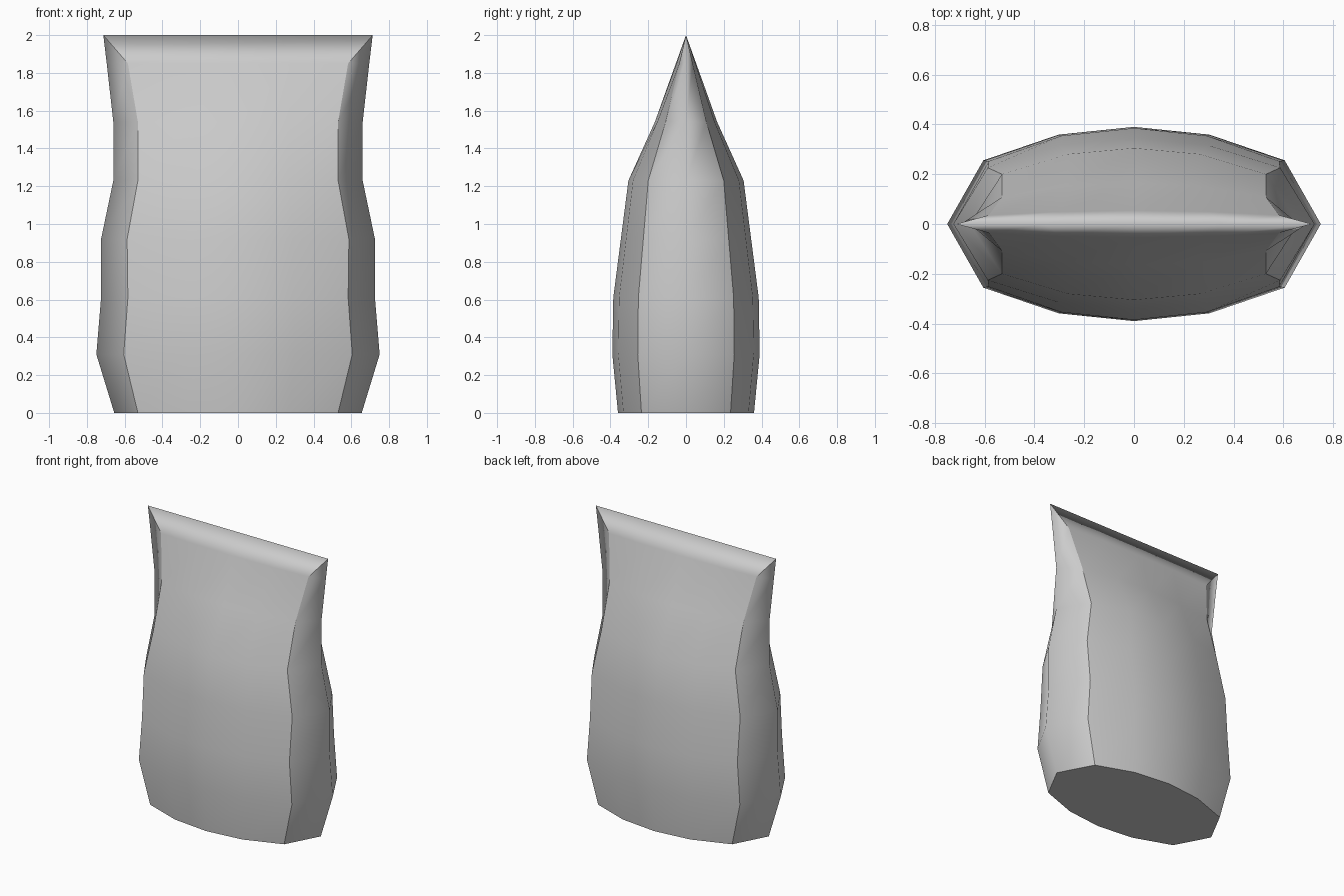
import bpy
import bmesh

cube = bpy.data.objects.get("Cube")
if cube:
    bpy.data.objects.remove(cube, do_unlink=True)

# One plain colour for the whole bag
grey = bpy.data.materials.new("light_grey")
grey.use_nodes = True
colour = (0.6, 0.6, 0.6, 1)
grey.diffuse_color = colour
grey.node_tree.nodes["Principled BSDF"].inputs["Base Color"].default_value = colour

# Rings from base to pinched top: height, side tip x, panel corner x, half depth
RINGS = [
    (0.00, 0.655, 0.53, 0.36),
    (0.31, 0.75, 0.605, 0.39),
    (0.61, 0.725, 0.583, 0.385),
    (0.92, 0.725, 0.587, 0.345),
    (1.23, 0.66, 0.53, 0.305),
    (1.54, 0.66, 0.53, 0.165),
    (1.85, 0.695, 0.583, 0.054),
    (2.00, 0.713, 0.713, 0.0),
]


def ring_points(z, tip, corner, depth):
    """Half the outline bulges forward, the other half mirrors it."""
    front = [(-tip, 0), (-corner, -0.655 * depth), (-corner / 2, -0.92 * depth),
             (0, -depth), (corner / 2, -0.92 * depth), (corner, -0.655 * depth)]
    return [(x, y, z) for x, y in front + [(-x, -y) for x, y in front]]


bm = bmesh.new()
rings = [[bm.verts.new(p) for p in ring_points(*r)] for r in RINGS]
count = len(rings[0])
base = bm.faces.new(reversed(rings[0]))

# Walls, with crisp creases where the front and back meet the side gussets
for low, high in zip(rings, rings[1:]):
    for i in range(count):
        j = (i + 1) % count
        bm.faces.new((low[i], low[j], high[j], high[i]))
    for i in range(count):
        if i % 6 in (1, 5):
            bm.edges.get((low[i], high[i])).smooth = False
for edge in base.edges:
    edge.smooth = False
for face in bm.faces:
    face.smooth = True

# Pinch the top shut
bmesh.ops.remove_doubles(bm, verts=bm.verts, dist=0.0005)
bmesh.ops.recalc_face_normals(bm, faces=bm.faces)

mesh = bpy.data.meshes.new("bag")
bm.to_mesh(mesh)
bm.free()
mesh.materials.append(grey)
bag = bpy.data.objects.new("bag", mesh)
bpy.context.collection.objects.link(bag)
